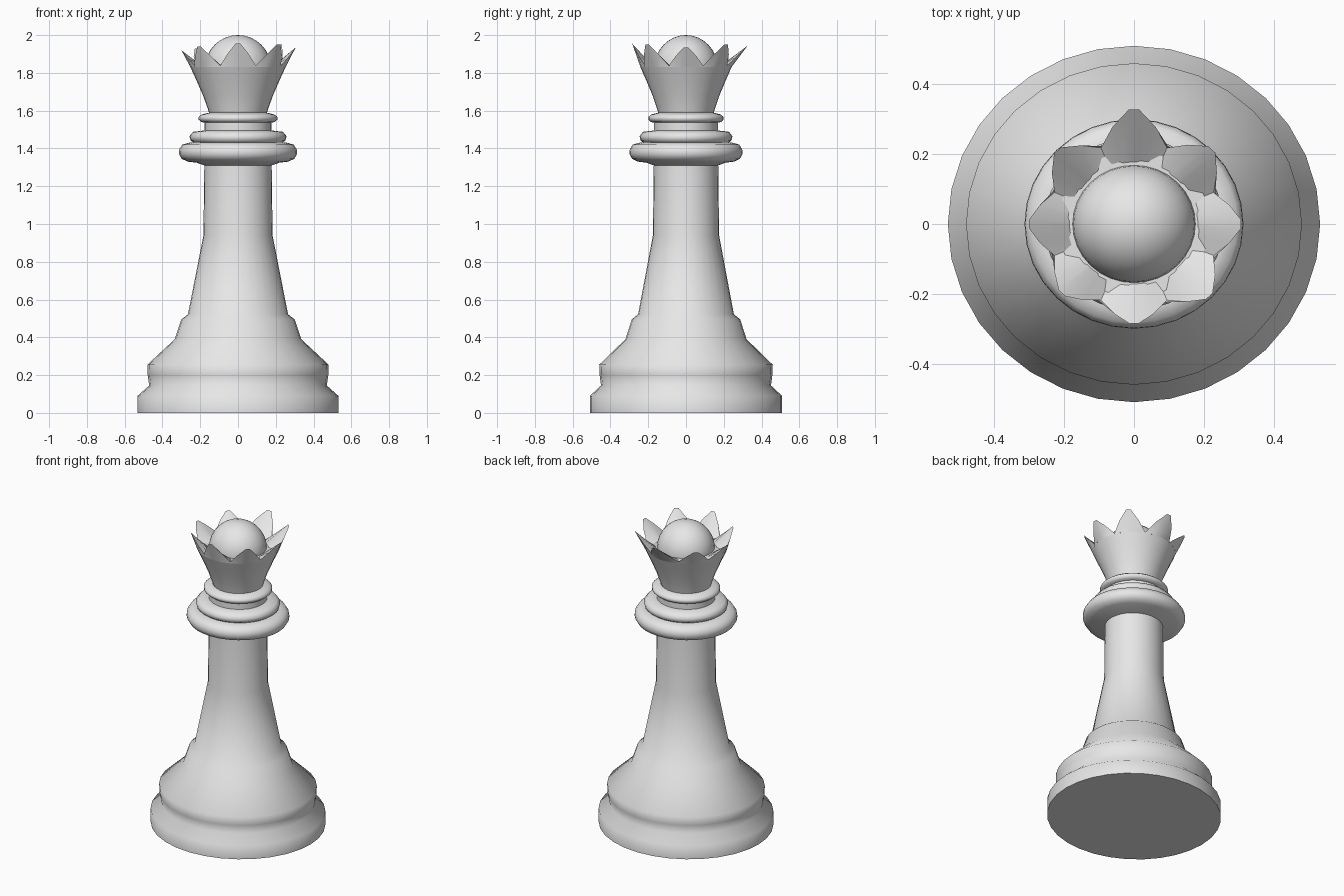
import bpy
import bmesh
from math import sin, cos, pi, radians

SEGMENTS = 32
DEPTH = 0.957  # the piece is slightly narrower from front to back

cube = bpy.data.objects.get("Cube")
if cube:
    bpy.data.objects.remove(cube, do_unlink=True)

grey = bpy.data.materials.new("light grey")
grey.use_nodes = True
grey.diffuse_color = (0.8, 0.8, 0.8, 1)
grey.node_tree.nodes["Principled BSDF"].inputs["Base Color"].default_value = grey.diffuse_color


def finish(name, bm, angle=60):
    bmesh.ops.recalc_face_normals(bm, faces=bm.faces)
    mesh = bpy.data.meshes.new(name)
    bm.to_mesh(mesh)
    bm.free()
    mesh.materials.append(grey)
    obj = bpy.data.objects.new(name, mesh)
    bpy.context.collection.objects.link(obj)
    bpy.ops.object.select_all(action="DESELECT")
    obj.select_set(True)
    bpy.context.view_layer.objects.active = obj
    bpy.ops.object.shade_smooth_by_angle(angle=radians(angle))
    return obj


def bridge(bm, rings):
    for low, high in zip(rings, rings[1:]):
        n = len(low)
        for i in range(n):
            j = (i + 1) % n
            bm.faces.new((low[i], low[j], high[j], high[i]))


def ring_point(bm, radius, angle, z):
    return bm.verts.new((radius * cos(angle), radius * sin(angle) * DEPTH, z))


def lathe(name, profile):
    """Turn a list of (radius, height) points into a capped solid."""
    bm = bmesh.new()
    rings = [[ring_point(bm, r, 2 * pi * i / SEGMENTS, z) for i in range(SEGMENTS)]
             for r, z in profile]
    bridge(bm, rings)
    bm.faces.new(rings[0])
    bm.faces.new(rings[-1])
    return finish(name, bm)


# Foot, shoulders and tapering shaft
lathe("base_and_shaft", [
    (0.532, 0), (0.532, 0.09), (0.47, 0.145), (0.478, 0.2), (0.48, 0.255),
    (0.335, 0.39), (0.3, 0.495), (0.265, 0.522), (0.183, 0.94), (0.178, 1.34)])

# Stacked collars
lathe("large_collar", [
    (0.178, 1.31), (0.22, 1.325), (0.265, 1.33), (0.298, 1.345), (0.313, 1.37),
    (0.311, 1.395), (0.295, 1.42), (0.26, 1.43), (0.2, 1.435)])
lathe("middle_collar", [
    (0.2, 1.42), (0.235, 1.43), (0.252, 1.443), (0.257, 1.465),
    (0.238, 1.488), (0.178, 1.495)])
lathe("neck", [(0.178, 1.48), (0.178, 1.56)])
lathe("small_collar", [
    (0.17, 1.535), (0.195, 1.54), (0.208, 1.552), (0.208, 1.567),
    (0.192, 1.58), (0.15, 1.59)])

# Flared cup of the crown
lathe("crown_cup", [
    (0.15, 1.575), (0.16, 1.61), (0.185, 1.68), (0.22, 1.76), (0.252, 1.83)])

# Ring of eight outward leaning points, sloping down inside to the ball
tip_radius = [0.306, 0.315, 0.342, 0.31, 0.3, 0.292, 0.298, 0.305]
tip_height = [1.935, 1.95, 1.945, 1.93, 1.92, 1.94, 1.955, 1.95]
bm = bmesh.new()
rim, edge, floor = [], [], []
for k in range(8):
    for offset in (-22.5, -12, -2.5, 2.5, 12):
        angle = radians(45 * k + offset)
        rise = min(1, (22.5 - abs(offset)) / 20)
        radius = 0.246 + (tip_radius[k] - 0.246) * rise
        height = 1.838 + (tip_height[k] - 1.838) * rise
        rim.append(ring_point(bm, 0.252, angle, 1.83))
        edge.append(ring_point(bm, radius, angle, height))
        floor.append(ring_point(bm, 0.165, angle, 1.815))
bridge(bm, [rim, edge, floor])
finish("crown_points", bm, 40)

# Ball in the middle of the crown
bm = bmesh.new()
bmesh.ops.create_uvsphere(bm, u_segments=32, v_segments=16, radius=0.176)
for v in bm.verts:
    v.co.y *= DEPTH
    v.co.z += 1.824
finish("crown_ball", bm)
